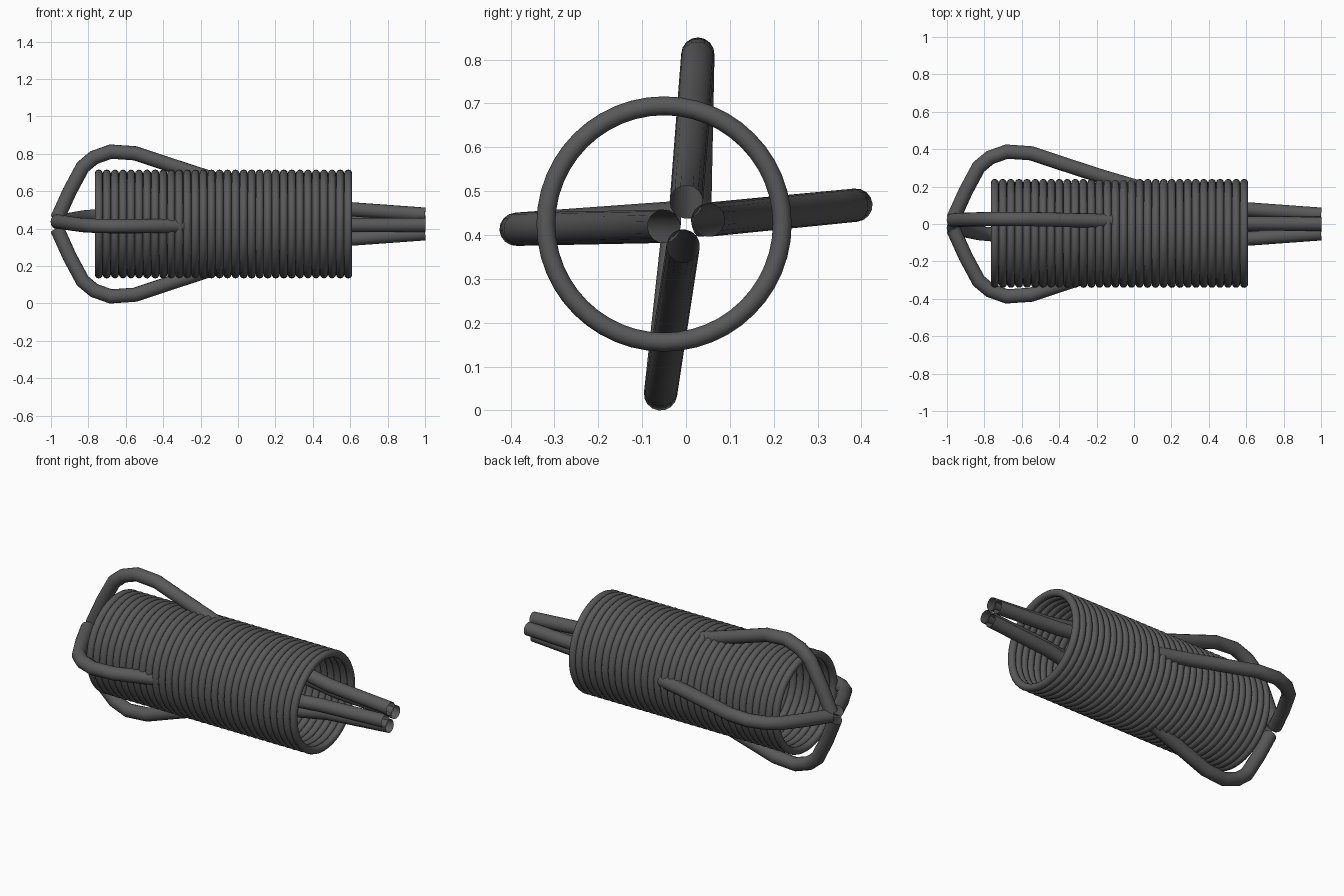
import bpy, bmesh, math
from mathutils import Vector

if "Cube" in bpy.data.objects:
    bpy.data.objects.remove(bpy.data.objects["Cube"])

dark = bpy.data.materials.new("dark grey metal")
dark.diffuse_color = (0.10, 0.10, 0.103, 1)
dark.use_nodes = True
dark.node_tree.nodes["Principled BSDF"].inputs["Base Color"].default_value = dark.diffuse_color
CZ = 0.425          # height of the long axis


def finish(obj):
    obj.data.materials.clear()
    obj.data.materials.append(dark)
    for p in obj.data.polygons:
        p.use_smooth = True


# Coil: a stack of separate rings, slightly off the axis
RINGS, X0, X1, MINOR = 32, -0.744, 0.589, 0.0215
for i in range(RINGS):
    x = X0 + (X1 - X0) * i / (RINGS - 1)
    bpy.ops.mesh.primitive_torus_add(
        major_segments=48, minor_segments=12, major_radius=0.2695,
        minor_radius=MINOR, location=(x, -0.05, CZ),
        rotation=(0, math.pi / 2, 0))
    ring = bpy.context.object
    ring.name = f"coil_ring_{i + 1:02d}"
    finish(ring)


def tube(name, pts, radius, sides=16):
    """Open-ended tube swept along a list of points."""
    bm = bmesh.new()
    rows = []
    n = len(pts)
    ref = (pts[n // 2] - pts[0]).cross(pts[-1] - pts[0]).normalized()
    for i, p in enumerate(pts):
        a = (p - pts[i - 1]).normalized() if i else (pts[1] - p).normalized()
        b = (pts[i + 1] - p).normalized() if i < n - 1 else a
        t = (a + b).normalized()
        u = (ref - t * ref.dot(t)).normalized()
        v = t.cross(u) / max(t.dot(a), 0.5)
        rows.append([bm.verts.new(p + radius * (math.cos(k) * u + math.sin(k) * v))
                     for k in (2 * math.pi * j / sides for j in range(sides))])
    for r0, r1 in zip(rows, rows[1:]):
        for j in range(sides):
            k = (j + 1) % sides
            bm.faces.new((r0[j], r0[k], r1[k], r1[j]))
    bmesh.ops.recalc_face_normals(bm, faces=bm.faces)
    me = bpy.data.meshes.new(name)
    bm.to_mesh(me)
    bm.free()
    obj = bpy.data.objects.new(name, me)
    bpy.context.collection.objects.link(obj)
    finish(obj)


# Bent bars: (x, distance from axis), straight end first, hooked tip last
PATH = [(1.0, 0.05), (0.6, 0.079), (0.3, 0.132), (0.0, 0.203), (-0.17, 0.253),
        (-0.40, 0.328), (-0.55, 0.378), (-0.68, 0.387), (-0.77, 0.355),
        (-0.83, 0.305), (-0.90, 0.175), (-0.967, 0.027)]
PEAK = 7
# name, outward direction (y, z), sideways direction, offsets at end / peak / tip
BARS = [
    ("top_bar", (0, 1), (1, 0), (0.0, 0.027, 0.02)),
    ("back_bar", (1, 0), (0, 1), (0.008, 0.043, 0.01)),
    ("bottom_bar", (0, -1), (1, 0), (-0.005, -0.058, -0.02)),
    ("front_bar", (-1, 0), (0, 1), (-0.005, -0.012, 0.013)),
]
for name, out, side, (e, pk, tip) in BARS:
    pts = []
    for i, (x, r) in enumerate(PATH):
        start = e if i <= PEAK else tip
        f = (r - 0.04) / (0.387 - 0.04)
        s = start + (pk - start) * f
        pts.append(Vector((x, out[0] * r + side[0] * s,
                           CZ + out[1] * r + side[1] * s)))
    tube(name, pts, 0.038)
